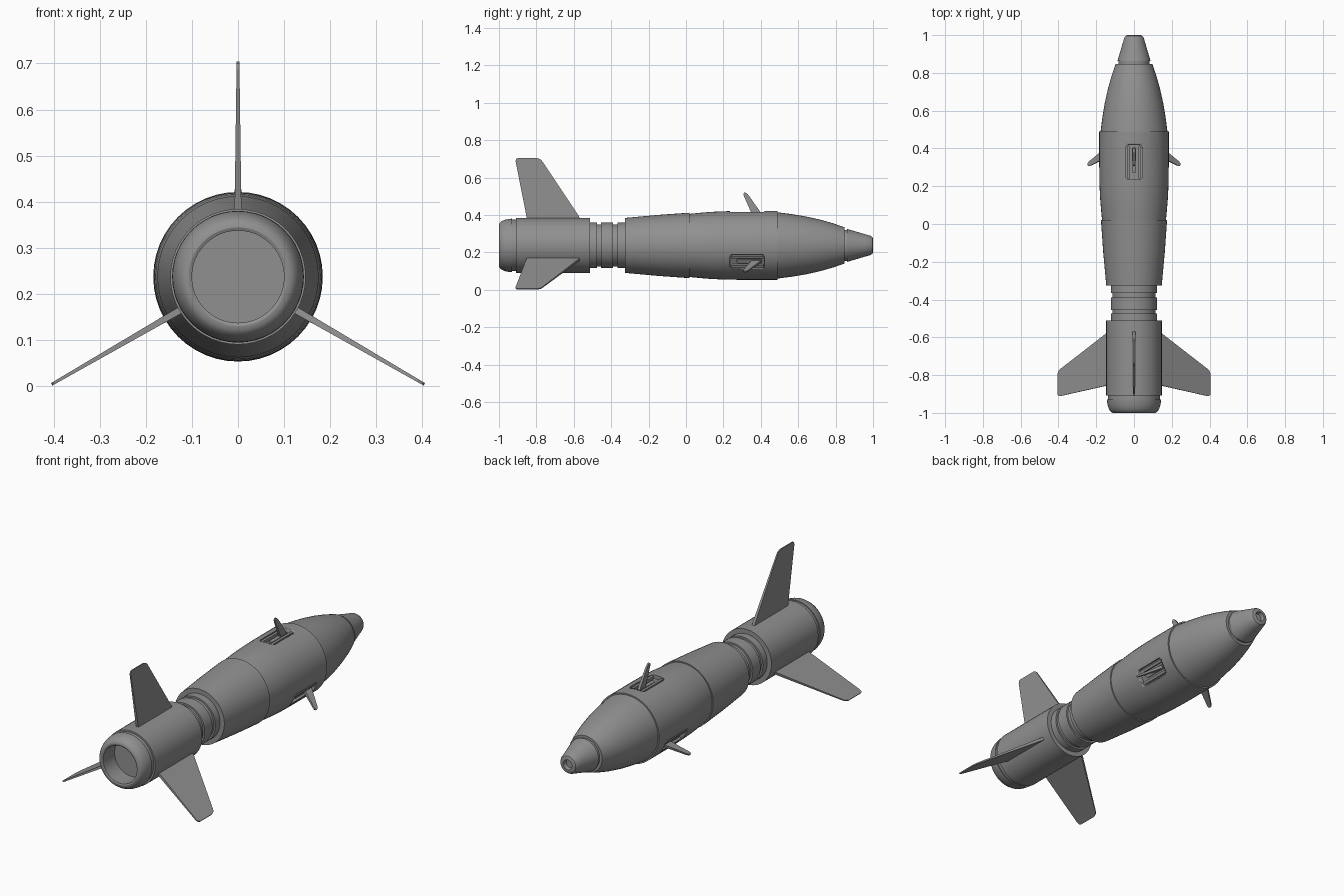
import bpy, bmesh, math

if "Cube" in bpy.data.objects:
    bpy.data.objects.remove(bpy.data.objects["Cube"])

CZ = 0.237      # height of the body axis
SEG = 48

# Dark grey finish for every part
grey = bpy.data.materials.new("dark_grey")
grey.diffuse_color = (0.28, 0.28, 0.28, 1)
grey.use_nodes = True
grey.node_tree.nodes["Principled BSDF"].inputs["Base Color"].default_value = grey.diffuse_color


def add_mesh(name, bm, angle=30):
    me = bpy.data.meshes.new(name)
    bm.to_mesh(me)
    bm.free()
    me.materials.append(grey)
    ob = bpy.data.objects.new(name, me)
    bpy.context.collection.objects.link(ob)
    ob.location.z = CZ
    bpy.ops.object.select_all(action='DESELECT')
    ob.select_set(True)
    bpy.context.view_layer.objects.active = ob
    bpy.ops.object.shade_smooth_by_angle(angle=math.radians(angle))
    return ob


def lathe(name, profile):
    """Spin (y, radius) points, listed tail to nose, around the body axis."""
    bm = bmesh.new()
    rows = []
    for i in range(SEG):
        a = 2 * math.pi * i / SEG
        rows.append([bm.verts.new((r * math.cos(a), y, r * math.sin(a))) for y, r in profile])
    for i in range(SEG):
        p, q = rows[i], rows[(i + 1) % SEG]
        for j in range(len(profile) - 1):
            bm.faces.new((p[j], p[j + 1], q[j + 1], q[j]))
    bmesh.ops.remove_doubles(bm, verts=bm.verts, dist=1e-5)
    return add_mesh(name, bm)


def plate(name, outline, thick, turn):
    """Extrude a (y, radius) outline sideways; thick(radius) is the half thickness."""
    bm = bmesh.new()
    left = [bm.verts.new((-thick(r), y, r)) for y, r in outline]
    right = [bm.verts.new((thick(r), y, r)) for y, r in outline]
    bm.faces.new(left)
    bm.faces.new(right[::-1])
    n = len(outline)
    for i in range(n):
        k = (i + 1) % n
        bm.faces.new((left[i], right[i], right[k], left[k]))
    bmesh.ops.recalc_face_normals(bm, faces=bm.faces)
    ob = add_mesh(name, bm, 20)
    ob.rotation_euler.y = turn
    return ob


def slab(name, half_w, y0, y1, r0, r1, turn, x=0, rounding=0.0):
    """Box set along the body, with rounded plan corners."""
    bm = bmesh.new()
    bmesh.ops.create_cube(bm, size=1)
    for v in bm.verts:
        v.co = (x + v.co.x * 2 * half_w, (y0 + y1) / 2 + v.co.y * (y1 - y0),
                (r0 + r1) / 2 + v.co.z * (r1 - r0))
    up = [e for e in bm.edges if abs(e.verts[0].co.z - e.verts[1].co.z) > 1e-4]
    bmesh.ops.bevel(bm, geom=up, offset=rounding, segments=4, profile=0.5, affect='EDGES')
    ob = add_mesh(name, bm)
    ob.rotation_euler.y = turn
    return ob


# Tail with hollow nozzle and rounded lip
lathe("tail_nozzle", [(-0.90, 0), (-0.90, 0.1), (-0.997, 0.1), (-1.0, 0.107), (-0.999, 0.115),
                      (-0.993, 0.124), (-0.981, 0.132), (-0.965, 0.138), (-0.945, 0.142),
                      (-0.93, 0.143), (-0.93, 0.138), (-0.908, 0.138)])
lathe("tail_section", [(-0.908, 0.138), (-0.908, 0.147), (-0.512, 0.147), (-0.512, 0.122)])

# Grooved neck
lathe("neck", [(-0.512, 0.122), (-0.475, 0.122), (-0.475, 0.113), (-0.455, 0.113),
               (-0.455, 0.122), (-0.39, 0.122), (-0.39, 0.113), (-0.365, 0.113),
               (-0.365, 0.122), (-0.325, 0.122)])

# Middle body
lathe("middle_section", [(-0.325, 0.122), (-0.325, 0.147), (-0.15, 0.163),
                         (0.02, 0.175), (0.02, 0.169)])
front = lathe("front_section", [(0.02, 0), (0.02, 0.169), (0.07, 0.174), (0.13, 0.179),
                                (0.18, 0.1815), (0.228, 0.183), (0.3, 0.184), (0.427, 0.184),
                                (0.49, 0.184), (0.49, 0)])

# Nose
lathe("nose_cone", [(0.49, 0.177), (0.56, 0.168), (0.64, 0.155), (0.72, 0.137),
                    (0.79, 0.117), (0.847, 0.097), (0.847, 0.083), (0.862, 0.083)])
lathe("nose_tip", [(0.862, 0.083), (0.862, 0.088), (0.96, 0.059), (0.985, 0.052),
                   (0.996, 0.045), (1.0, 0.036), (1.0, 0.026), (0.98, 0.022), (0.98, 0)])

fin = [(-0.565, 0.14), (-0.575, 0.16), (-0.765, 0.445), (-0.775, 0.458), (-0.795, 0.467),
       (-0.9, 0.467), (-0.908, 0.463), (-0.911, 0.45), (-0.85, 0.14)]
canard = [(0.405, 0.16), (0.394, 0.184), (0.332, 0.272), (0.322, 0.281), (0.312, 0.283),
          (0.306, 0.275), (0.309, 0.265), (0.345, 0.184), (0.355, 0.16)]

# Three tail fins, front canards and their slots, spaced evenly
for i in range(3):
    turn = i * 2 * math.pi / 3
    plate(f"tail_fin_{i + 1}", fin, lambda r: 0.0075 - 0.0045 * (r - 0.14) / 0.327, turn)
    plate(f"canard_{i + 1}", canard, lambda r: 0.008 - 0.004 * (r - 0.16) / 0.123, turn)
    cutter = slab(f"slot_cutter_{i + 1}", 0.044, 0.235, 0.42, 0.163, 0.25, turn, rounding=0.018)
    cutter.hide_render = True
    cutter.hide_set(True)
    cut = front.modifiers.new("slot", 'BOOLEAN')
    cut.operation = 'DIFFERENCE'
    cut.solver = 'EXACT'
    cut.object = cutter
    for s in (-1, 1):
        slab(f"slot_rail_{i + 1}_{'left' if s < 0 else 'right'}", 0.007, 0.24, 0.415,
             0.16, 0.179, turn, x=s * 0.029, rounding=0.0065)
    slab(f"canard_base_{i + 1}", 0.011, 0.27, 0.405, 0.16, 0.172, turn, rounding=0.008)

# Clean shading around the slots
even = front.modifiers.new("even_shading", 'WEIGHTED_NORMAL')
even.keep_sharp = True
